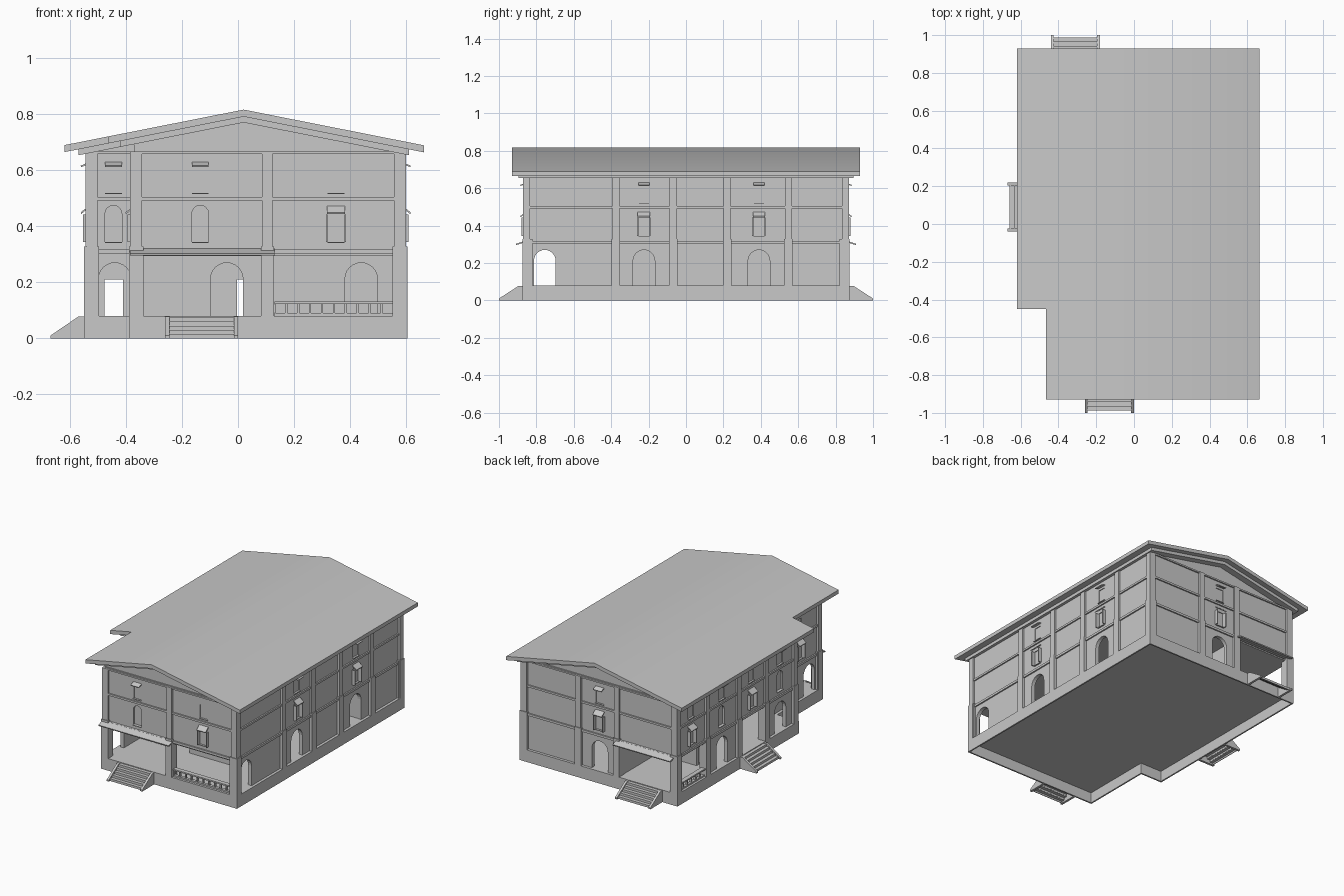
import bpy, bmesh, math
from mathutils import Vector

if "Cube" in bpy.data.objects:
    bpy.data.objects.remove(bpy.data.objects["Cube"])

grey = bpy.data.materials.new("warm_grey_plaster")
grey.diffuse_color = (0.58, 0.58, 0.58, 1)
grey.use_nodes = True
grey.node_tree.nodes["Principled BSDF"].inputs["Base Color"].default_value = grey.diffuse_color

# wall planes: axis, side, distance from the origin
FACES = {"front": ("y", -1, .857), "back": ("y", 1, .857), "right": ("x", 1, .587),
         "left": ("x", -1, .532), "left_front": ("x", -1, .372), "recess": ("y", -1, .377)}


def P(face, u, d, z):
    """Point on a wall: u along it, d outward, z up."""
    axis, s, pos = FACES[face]
    return Vector((u, s * (pos + d), z)) if axis == "y" else Vector((s * (pos + d), u, z))


def build(name, solids):
    """One object out of extruded polygons: (points, vector)."""
    bm = bmesh.new()
    for pts, vec in solids:
        f = bm.faces.new([bm.verts.new(p) for p in pts])
        r = bmesh.ops.extrude_face_region(bm, geom=[f], use_keep_orig=True)
        bmesh.ops.translate(bm, vec=vec, verts=[v for v in r["geom"] if isinstance(v, bmesh.types.BMVert)])
    bmesh.ops.recalc_face_normals(bm, faces=bm.faces)
    me = bpy.data.meshes.new(name)
    bm.to_mesh(me)
    bm.free()
    me.materials.append(grey)
    ob = bpy.data.objects.new(name, me)
    bpy.context.collection.objects.link(ob)
    return ob


def box(x0, x1, y0, y1, z0, z1):
    pts = [Vector(p) for p in ((x0, y0, z0), (x1, y0, z0), (x1, y1, z0), (x0, y1, z0))]
    return pts, Vector((0, 0, z1 - z0))


def fbox(face, u0, u1, d0, d1, z0, z1):
    a, b = P(face, u0, d0, z0), P(face, u1, d1, z1)
    return box(min(a.x, b.x), max(a.x, b.x), min(a.y, b.y), max(a.y, b.y), z0, z1)


def across(face, uz, d0, d1):
    """Outline in (u, z) extruded through the wall."""
    return [P(face, u, d0, z) for u, z in uz], P(face, 0, d1, 0) - P(face, 0, d0, 0)


def along(face, dz, u0, u1):
    """Section in (d, z) extruded along the wall."""
    return [P(face, u0, d, z) for d, z in dz], P(face, u1, 0, 0) - P(face, u0, 0, 0)


def arch(c, h, z0, spring, n=12):
    """Arch outline from left foot to right foot."""
    return ([(c - h, z0)] + [(c - h * math.cos(math.pi * i / n), spring + h * math.sin(math.pi * i / n))
                             for i in range(n + 1)] + [(c + h, z0)])


def wall(face, u0, u1, arches=(), doors=(), d1=0.0):
    """Ground floor wall with arched and square openings."""
    line = [(u0, .075)]
    for c, kind in sorted([(c, 0) for c in arches] + [(c, 1) for c in doors]):
        if kind:
            line += [(c - .033, .075), (c - .033, .21), (c + .033, .21), (c + .033, .075)]
        else:
            line += arch(c, .058, .075, .212)
    line += [(u1, .075), (u1, .3), (u0, .3)]
    return across(face, line, d1 - .025, d1)


def footprint(x0, x1, y0, y1, nx, ny, z0, z1):
    """L-shaped plan with the front left corner cut out."""
    pts = [(nx, y0), (x1, y0), (x1, y1), (x0, y1), (x0, ny), (nx, ny)]
    return [Vector((x, y, z0)) for x, y in pts], Vector((0, 0, z1 - z0))


# plinth: floor slab on a thin rim, open underneath
build("ground_floor", [footprint(-.55, .605, -.875, .875, -.39, -.395, .07, .08)])
build("plinth_rim", [box(-.39, .605, -.875, -.865, 0, .07), box(.595, .605, -.865, .865, 0, .07),
                     box(-.55, .605, .865, .875, 0, .07), box(-.55, -.54, -.395, .865, 0, .07),
                     box(-.54, -.38, -.395, -.385, 0, .07), box(-.39, -.38, -.865, -.395, 0, .07)])

# ground floor outer walls
build("ground_walls", [
    wall("right", -.857, .857, (-.755, -.225, .39)),
    wall("left", -.377, -.07, (-.225,)), wall("left", .22, .545, (.385,)),
    wall("left_front", -.857, -.377, (-.755,)),
    wall("recess", -.532, -.35, (-.44,)),
    wall("back", -.1, .587, (.03,))])

# porch back walls and inner partitions
build("porch_walls", [wall("front", -.372, .587, (-.04, .44), d1=-.327)])
build("inner_walls", [
    wall("back", -.532, .587, (), (-.443, .03), d1=-.382),
    wall("right", -.53, .475, d1=-.387),
    wall("left", -.1, .25, (), (.09,), d1=-.252),
    wall("right", .475, .857, d1=-.682)])

# upper storeys
upper = build("upper_walls", [footprint(-.532, .587, -.857, .857, -.372, -.377, .295, .672)])


def slope(x, top):
    return top - .198 * abs(x - .02)


def roof_layer(x0, xn, x1, y0, yn, y1, top, thick=None, base=None):
    """Two-pitch slab (or filled gable) that follows the L-shaped plan."""
    out = []
    for xs, ya in (([xn, .02, x1], y0), ([x0, xn], yn)):
        up = [(x, slope(x, top)) for x in xs]
        low = [(x, slope(x, top) - thick) if thick else (x, base) for x in reversed(xs)]
        out.append(([Vector((x, ya, z)) for x, z in up + low], Vector((0, y1 - ya, 0))))
    return out


build("gable", roof_layer(-.532, -.372, .587, -.852, -.372, .852, .79, base=.665))
build("roof_lining", roof_layer(-.57, -.42, .61, -.895, -.415, .895, .793, thick=.022))
roof = build("roof", roof_layer(-.62, -.465, .664, -.93, -.45, .93, .817, thick=.025))
bpy.context.view_layer.objects.active = roof
roof.select_set(True)
bpy.ops.object.shade_smooth_by_angle(angle=math.radians(35))

# pillars
PILLARS = {"front": (-.362, .105, .576), "back": (-.52, -.1, .18, .576),
           "right": (-.852, -.375, -.068, .22, .547, .852),
           "left": (-.367, -.068, .22, .547, .852), "left_front": (-.852,), "recess": (-.52,)}
low, high = [], []
for f, us in PILLARS.items():
    for u in us:
        low.append(fbox(f, u - .023, u + .023, -.035, .018, .08, .328))
        high.append(fbox(f, u - .019, u + .019, -.01, .013, .328, .668))
build("lower_pillars", low)
build("upper_pillars", high)

# string courses
SPANS = {"front": (-.372, .587), "back": (-.532, .587), "right": (-.857, .857),
         "left": (-.377, .857), "left_front": (-.857, -.377), "recess": (-.532, -.372)}
build("string_courses", [fbox(f, a, b, -.01, .009, z0, z1) for f, (a, b) in SPANS.items()
                         for z0, z1 in ((.303, .318), (.492, .505), (.658, .668))])

# windows: wall, centre, arched, hood over first floor, hood over top floor
WINDOWS = [("front", -.135, 1, 0, 1), ("front", .35, 0, 1, 0), ("recess", -.445, 1, 0, 1),
           ("right", -.225, 0, 1, 1), ("right", .39, 0, 1, 1), ("back", .03, 0, 1, 1),
           ("left", .71, 0, 1, 0), ("left", .39, 1, 0, 1), ("left", .08, 0, 1, 0),
           ("left", -.22, 1, 0, 1), ("left_front", -.65, 0, 1, 0)]
cuts, hoods, sills, shutters = [], [], [], []
for f, c, arched, hood1, hood2 in WINDOWS:
    if arched:
        cuts.append(across(f, arch(c, .03, .345, .445, 8), -.012, .02))
    else:
        cuts.append(fbox(f, c - .03, c + .03, -.005, .02, .345, .445))
    cuts.append(fbox(f, c - .027, c + .027, -.005, .02, .52, .608))
    sills += [fbox(f, c - .03, c + .03, -.005, .008, z, z + .004) for z in (.341, .516)]
    if hood1:
        hoods.append(along(f, [(-.002, .475), (-.002, .468), (.028, .444), (.03, .45)], c - .033, c + .033))
        shutters += [fbox(f, u - .003, u + .003, -.004, .022, .345, .443) for u in (c - .033, c + .033)]
    if hood2:
        hoods.append(along(f, [(-.002, .63), (-.002, .623), (.028, .612), (.03, .617)], c - .03, c + .03))
build("window_sills", sills)
build("window_hoods", hoods)
build("shutters", shutters)

# cut the window recesses, then drop the cutter
cutter = build("window_cutter", cuts)
mod = upper.modifiers.new("windows", "BOOLEAN")
mod.operation, mod.solver, mod.object = "DIFFERENCE", "EXACT", cutter
bpy.context.view_layer.update()
baked = bpy.data.meshes.new_from_object(upper.evaluated_get(bpy.context.evaluated_depsgraph_get()))
upper.modifiers.clear()
upper.data = baked
bpy.data.objects.remove(cutter)

# porch canopies
canopy = [(-.002, .321), (-.002, .312), (.051, .296), (.053, .303)]
build("porch_canopies", [along("front", canopy, -.385, .13), along("back", canopy, -.52, -.1)])

# open stairs: thin treads and risers between sloping side walls
for f, u0, u1, end in (("front", -.26, 0, .143), ("back", -.44, -.18, .143), ("left", -.04, .22, .138)):
    n, start, parts = 5, .018, []
    going = (end - .012 - start) / n
    for i in range(n):
        d, z = start + going * (n - i), .015 * (i + 1)
        parts.append(fbox(f, u0 + .012, u1 - .012, d - going - .003, d, z - .004, z))
        parts.append(fbox(f, u0 + .012, u1 - .012, d - .004, d, z - .015, z - .004))
    side = [(start, 0), (end, 0), (end, .01), (start + .02, .078), (start, .078)]
    parts += [along(f, side, a, a + .015) for a in (u0, u1 - .015)]
    build(f + "_stairs", parts)

# balustrades with square gaps
for f, u0, u1, n in (("front", .13, .555, 10), ("left", .57, .83, 6)):
    parts = [fbox(f, u0, u1, -.017, .003, .08, .09), fbox(f, u0, u1, -.022, .008, .123, .132)]
    for i in range(n + 1):
        u = u0 + (u1 - u0) * i / n
        parts.append(fbox(f, u - .004, u + .004, -.014, 0, .09, .123))
    build(f + "_balustrade", parts)
